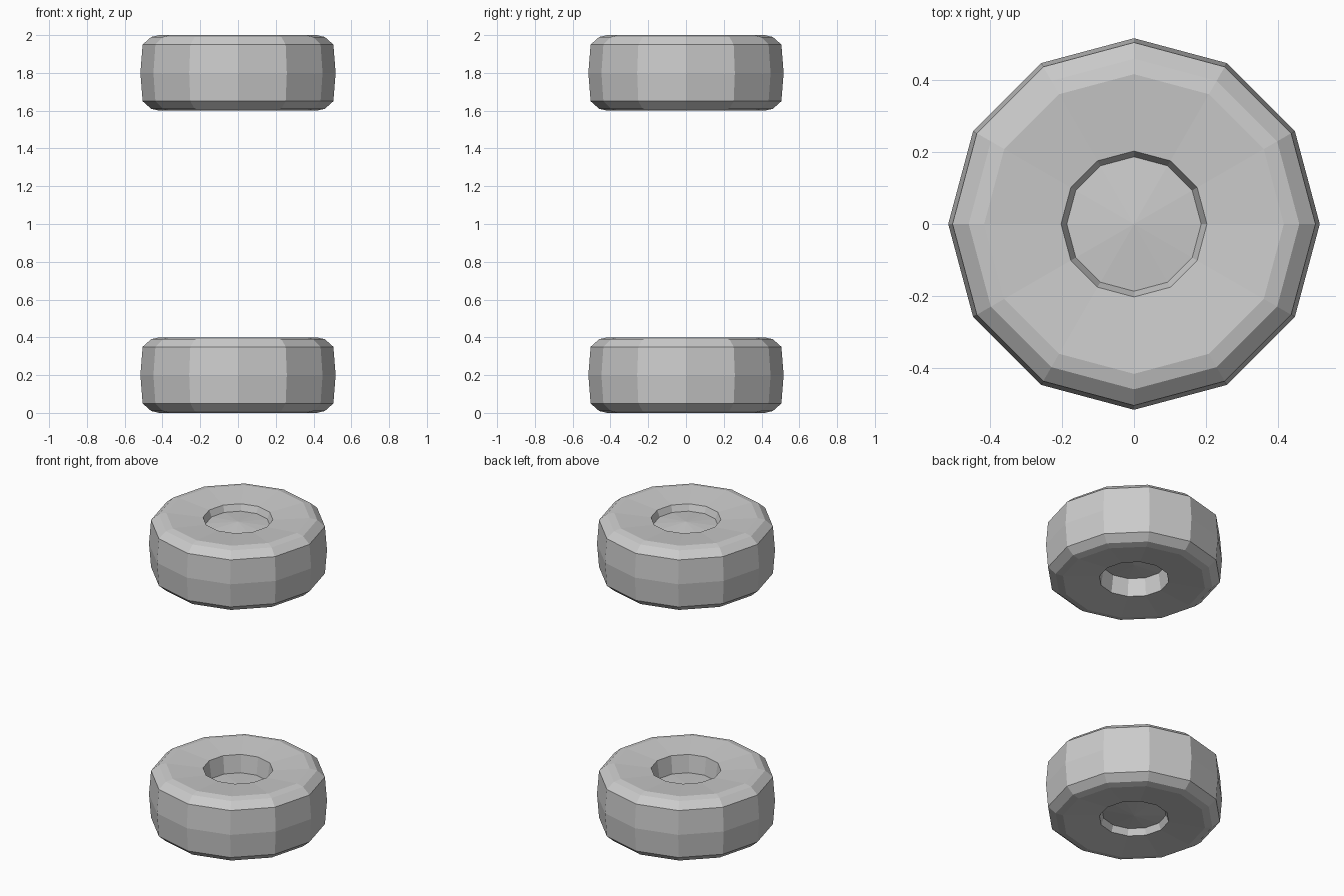
import bpy, bmesh
from math import cos, sin, pi

if "Cube" in bpy.data.objects:
    bpy.data.objects.remove(bpy.data.objects["Cube"])

SIDES = 12

# Wheel section as (radius, height above wheel centre), from outer hub to inner hub
PROFILE = [
    (0, 0.16), (0.187, 0.14), (0.203, 0.18),           # shallow hub recess
    (0.417, 0.20), (0.46, 0.19), (0.505, 0.15),        # outer sidewall
    (0.517, 0.0),                                      # tread
    (0.505, -0.15), (0.46, -0.19), (0.417, -0.20),     # inner sidewall
    (0.203, -0.18), (0.187, -0.07), (0, -0.085),       # deep hub recess
]


def wheel(name, z, flip):
    """Spin the section into a closed twelve-sided wheel."""
    bm = bmesh.new()
    rings = []
    for r, h in PROFILE:
        n = SIDES if r else 1
        rings.append([bm.verts.new((r * cos(2 * pi * i / SIDES),
                                    r * sin(2 * pi * i / SIDES),
                                    z + flip * h)) for i in range(n)])
    for a, b in zip(rings, rings[1:]):
        for i in range(SIDES):
            j = (i + 1) % SIDES
            quad = [a[i % len(a)], a[j % len(a)], b[j % len(b)], b[i % len(b)]]
            bm.faces.new(list(dict.fromkeys(quad)))
    bmesh.ops.recalc_face_normals(bm, faces=bm.faces)
    mesh = bpy.data.meshes.new(name)
    bm.to_mesh(mesh)
    bm.free()
    obj = bpy.data.objects.new(name, mesh)
    bpy.context.collection.objects.link(obj)


# Mirrored pair of wheels, deep hubs facing each other
wheel("upper_wheel", 1.8, 1)
wheel("lower_wheel", 0.2, -1)
